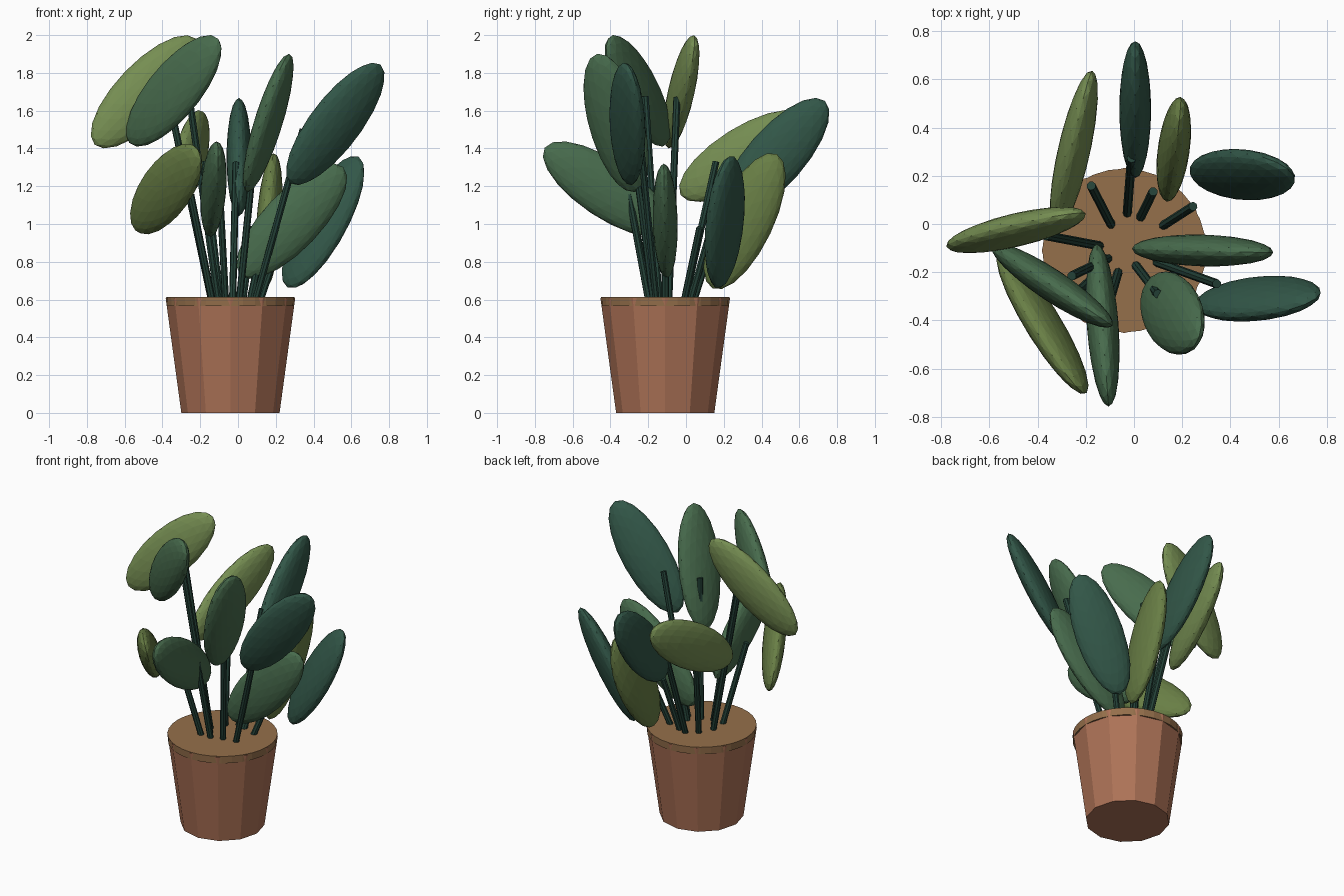
import bpy
from mathutils import Vector, Matrix

if "Cube" in bpy.data.objects:
    bpy.data.objects.remove(bpy.data.objects["Cube"])


def material(name, rgb):
    m = bpy.data.materials.new(name)
    m.diffuse_color = (*rgb, 1)
    m.use_nodes = True
    m.node_tree.nodes["Principled BSDF"].inputs["Base Color"].default_value = m.diffuse_color
    return m


LIGHT = material("light_leaf", (0.18, 0.27, 0.085))
OLIVE = material("olive_leaf", (0.14, 0.21, 0.06))
MID = material("mid_leaf", (0.065, 0.15, 0.075))
DARK = material("dark_leaf", (0.032, 0.095, 0.065))
STEM = material("stem_green", (0.018, 0.055, 0.04))
CLAY = material("terracotta", (0.42, 0.17, 0.095))
EARTH = material("earth", (0.30, 0.16, 0.07))

CX, CY = -0.04, -0.11      # pot axis


def finish(name, mat):
    ob = bpy.context.object
    ob.name = name
    ob.data.materials.append(mat)
    return ob


def cone(name, sides, r1, r2, z1, z2, mat):
    bpy.ops.mesh.primitive_cone_add(vertices=sides, radius1=r1, radius2=r2,
                                    depth=z2 - z1, location=(CX, CY, (z1 + z2) / 2))
    return finish(name, mat)


def stem(name, start, end, radius=0.019):
    d = end - start
    bpy.ops.mesh.primitive_cylinder_add(vertices=8, radius=radius, depth=d.length,
                                        location=(start + end) / 2,
                                        rotation=d.to_track_quat('Z', 'Y').to_euler())
    return finish(name, STEM)


def leaf(name, centre, axis, normal, mat):
    # flattened ellipsoid: long along axis, thin along normal
    u = Vector(axis).normalized()
    n = Vector(normal)
    n = (n - u * n.dot(u)).normalized()
    v = u.cross(n)
    bpy.ops.mesh.primitive_ico_sphere_add(subdivisions=3, radius=1)
    ob = finish(name, mat)
    m = Matrix((u * 0.395, v * 0.152, n * 0.066)).transposed().to_4x4()
    ob.data.transform(m)
    ob.location = centre
    if m.determinant() < 0:
        ob.data.flip_normals()
    return ob


# Pot with a round soil disc whose rim just pokes through the flat sides
cone("pot", 12, 0.26, 0.343, 0.0, 0.608, CLAY)
cone("soil", 32, 0.337, 0.34, 0.565, 0.614, EARTH)

# Leaves: centre, long axis, face normal, colour
LEAVES = [
    ((-0.25, 0.30, 1.36), (0.18, 0.83, 0.52), (0.93, -0.25, 0.08), LIGHT),
    ((0.005, 0.475, 1.355), (0, 0.66, 0.75), (1, 0, 0), DARK),
    ((0.165, 0.31, 1.015), (0.07, 0.43, 0.90), (1, -0.1, -0.05), OLIVE),
    ((0.45, 0.205, 1.01), (0.47, 0.06, 0.87), (0.5, 0.8, -0.3), DARK),
    ((0.285, -0.11, 1.015), (0.69, -0.02, 0.725), (0, 1, 0), MID),
    ((0.515, -0.31, 1.53), (0.60, 0, 0.79), (-0.42, 0.88, 0.3), DARK),
    ((0.16, -0.37, 1.535), (0.28, -0.25, 0.93), (0.9, -0.26, -0.3), MID),
    ((-0.13, -0.42, 1.185), (0.06, -0.83, 0.555), (1, 0.08, 0), MID),
    ((-0.38, -0.41, 1.185), (0.43, -0.74, 0.52), (0.8, 0.6, 0.25), OLIVE),
    ((-0.34, -0.255, 1.705), (0.60, -0.40, 0.70), (0.55, 0.83, 0), MID),
    ((-0.49, -0.025, 1.70), (0.68, 0.18, 0.71), (-0.13, 0.98, -0.11), LIGHT),
]
for i, (c, axis, normal, mat) in enumerate(LEAVES, 1):
    leaf(f"leaf_{i}", c, axis, normal, mat)
    # Stem rises from inside the pot and stops just short of the leaf centre
    f = 0.58 + 0.21 * (c[2] - 1.0)
    tip = Vector((CX + (c[0] - CX) * f, CY + (c[1] - CY) * f, c[2] - 0.03))
    stem(f"stem_{i}", Vector((CX, CY, 0.12)), tip)
